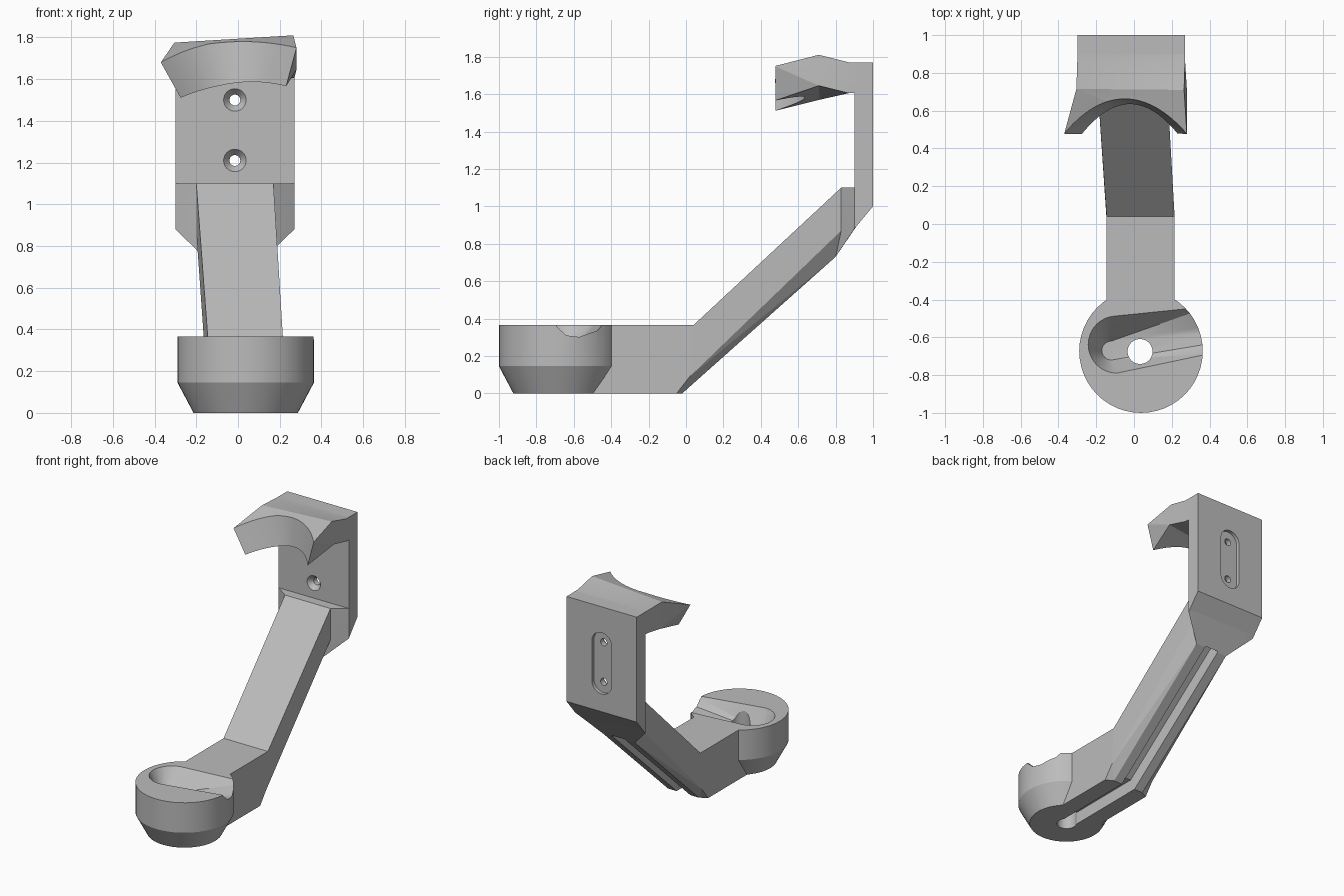
import bpy, bmesh, math
from mathutils import Vector

if "Cube" in bpy.data.objects:
    bpy.data.objects.remove(bpy.data.objects["Cube"], do_unlink=True)

grey = bpy.data.materials.new("plain grey")
grey.use_nodes = True
GREY = (0.5, 0.5, 0.5, 1)
grey.diffuse_color = GREY
grey.node_tree.nodes["Principled BSDF"].inputs["Base Color"].default_value = GREY


def finish(name, bm):
    bmesh.ops.recalc_face_normals(bm, faces=bm.faces)
    mesh = bpy.data.meshes.new(name)
    bm.to_mesh(mesh)
    bm.free()
    mesh.materials.append(grey)
    ob = bpy.data.objects.new(name, mesh)
    bpy.context.collection.objects.link(ob)
    return ob


def hull(name, points):
    """Convex solid around the points."""
    bm = bmesh.new()
    for p in points:
        bm.verts.new(p)
    res = bmesh.ops.convex_hull(bm, input=bm.verts)
    loose = [v for v in bm.verts if not v.link_faces]
    bmesh.ops.delete(bm, geom=loose, context='VERTS')
    bmesh.ops.dissolve_limit(bm, angle_limit=0.01, verts=bm.verts, edges=bm.edges)
    return finish(name, bm)


def loft(name, sections):
    """Solid skinned through closed sections of equal point count."""
    bm = bmesh.new()
    rings = [[bm.verts.new(p) for p in s] for s in sections]
    n = len(rings[0])
    for a, b in zip(rings, rings[1:]):
        for i in range(n):
            j = (i + 1) % n
            bm.faces.new((a[i], a[j], b[j], b[i]))
    bm.faces.new(rings[0])
    bm.faces.new(rings[-1])
    bmesh.ops.triangulate(bm, faces=bm.faces)
    return finish(name, bm)


def disc(cx, cy, z, r, n=48):
    return [(cx + r * math.cos(2 * math.pi * i / n), cy + r * math.sin(2 * math.pi * i / n), z)
            for i in range(n)]


def disc_y(cx, y, cz, r, n=32):
    return [(x, y, z) for x, z, _ in disc(cx, cz, 0, r, n)]


def cut(ob, *cutters):
    bpy.context.view_layer.objects.active = ob
    for c in cutters:
        mod = ob.modifiers.new("cut", 'BOOLEAN')
        mod.operation, mod.solver, mod.object = 'DIFFERENCE', 'EXACT', c
        bpy.ops.object.modifier_apply(modifier=mod.name)


# Round foot cup
CX, CY, TOP = 0.037, -0.673, 0.365
cup = hull("foot_cup", disc(CX, CY, 0, 0.25) + disc(CX, CY, 0.145, 0.327) + disc(CX, CY, TOP, 0.327))

# Arm cross-section with chamfered lower edges
def arm_section(x, half, top, mid, low):
    return [(x + s * w, y, z) for s in (-1, 1)
            for w, (y, z) in ((half, top), (half, mid), (half - 0.055, low))]

bend = arm_section(0.035, 0.18, (0.04, TOP), (0.02, 0.09), (-0.02, 0))
head = arm_section(-0.015, 0.185, (0.83, 1.1), (0.83, 0.87), (0.8, 0.73))
stem = hull("foot_stem", bend + [(0.035 + s * 0.18, y, z) for s in (-1, 1)
            for y, z in ((-0.42, TOP), (-0.52, 0), (-0.05, 0))])
arm = hull("sloping_arm", bend + head)

# Wall plate and the flared joint below it
L, R = -0.3, 0.27
plate = hull("wall_plate", [(x, y, z) for x in (L, R)
             for y, z in ((0.9, 0.88), (1, 1), (1, 1.77), (0.9, 1.77))])
flare = hull("flared_joint", head + [(x, y, z) for x in (L, R)
             for y, z in ((0.9, 1.1), (0.9, 0.88), (0.95, 0.95), (0.95, 1.1))])

# Twisted top hook
hook = loft("top_hook", [
    [(L, 0.95, 1.77), (R, 0.95, 1.77), (R, 0.95, 1.605), (L, 0.95, 1.605)],
    [(L, 0.87, 1.77), (R, 0.87, 1.77), (R, 0.87, 1.605), (L, 0.87, 1.605)],
    [(-0.305, 0.715, 1.775), (0.265, 0.71, 1.81), (0.28, 0.71, 1.645), (-0.285, 0.715, 1.57)],
    [(-0.37, 0.475, 1.68), (0.28, 0.475, 1.75), (0.23, 0.475, 1.565), (-0.275, 0.475, 1.51)]])

# Conical cradle cut into the hook
def arc_point(s, u):
    a = Vector((-0.37, 0.475, 1.68)).lerp(Vector((-0.275, 0.475, 1.51)), s)
    b = Vector((0.28, 0.475, 1.75)).lerp(Vector((0.23, 0.475, 1.565)), s)
    bulge = Vector((0, 0.185 - 0.025 * s, 0.045)) * (1 - u * u)
    return (a + b) / 2 + (b - a) / 2 * u + bulge

cradle = hull("cradle_cutter", [arc_point(s, u / 16) for s in (-1, 2) for u in range(-18, 19)])

# Sloping recess in the cup, open at its left side
end_arc = [math.radians(90 + 180 * i / 16) for i in range(17)]
recess = hull("recess_cutter",
              [(-0.09 + 0.155 * math.cos(a), -0.637 + 0.155 * math.sin(a), TOP + 0.005) for a in end_arc]
              + [(0.42, -0.43, TOP + 0.005), (0.42, -0.685, TOP + 0.005)]
              + [(-0.12 + 0.05 * math.cos(a), -0.67 + 0.05 * math.sin(a), 0.22) for a in end_arc]
              + [(0.42, -0.56, 0.315), (0.42, -0.63, 0.32)])
drain = hull("drain_cutter", disc(0.032, -0.675, -0.1, 0.066) + disc(0.032, -0.675, 0.5, 0.066))

# Cable groove along the underside
G = 0.055
foot_groove = hull("foot_groove_cutter", disc(0.032, -0.675, -0.05, G, 24) + disc(0.032, -0.675, 0.09, G, 24)
                   + [(0.035 + s * G, y, z) for s in (-1, 1) for y, z in ((0.02, -0.05), (0.02, 0.09))])
arm_groove = hull("arm_groove_cutter", [(x + s * G, y, z) for s in (-1, 1) for x, y, z in (
    (0.035, -0.02, -0.08), (0.035, -0.06, 0.09), (-0.015, 0.75, 0.81), (-0.015, 0.84, 0.69))])

# Screw holes and the slotted recess behind them
PX, HOLES = -0.015, (1.21, 1.5)
slot = hull("slot_cutter", disc_y(PX, 0.975, HOLES[0], 0.08) + disc_y(PX, 1.05, HOLES[0], 0.08)
            + disc_y(PX, 0.975, HOLES[1], 0.08) + disc_y(PX, 1.05, HOLES[1], 0.08))
screws = []
for z in HOLES:
    screws.append(hull("screw_cutter", disc_y(PX, 0.8, z, 0.026) + disc_y(PX, 1.1, z, 0.026)))
    screws.append(hull("sink_cutter", disc_y(PX, 0.89, z, 0.062) + disc_y(PX, 0.935, z, 0.026)))

cut(cup, recess, drain, foot_groove)
cut(stem, foot_groove, arm_groove)
cut(arm, foot_groove, arm_groove)
cut(flare, arm_groove)
cut(plate, slot, *screws)
cut(hook, cradle)
for c in [cradle, recess, drain, foot_groove, arm_groove, slot] + screws:
    bpy.data.objects.remove(c, do_unlink=True)

# Smooth the round surfaces, keep edges crisp
for ob in (cup, stem, arm, flare, plate, hook):
    bpy.ops.object.select_all(action='DESELECT')
    ob.select_set(True)
    bpy.context.view_layer.objects.active = ob
    bpy.ops.object.shade_smooth_by_angle(angle=math.radians(25 if ob == cup else 15))
